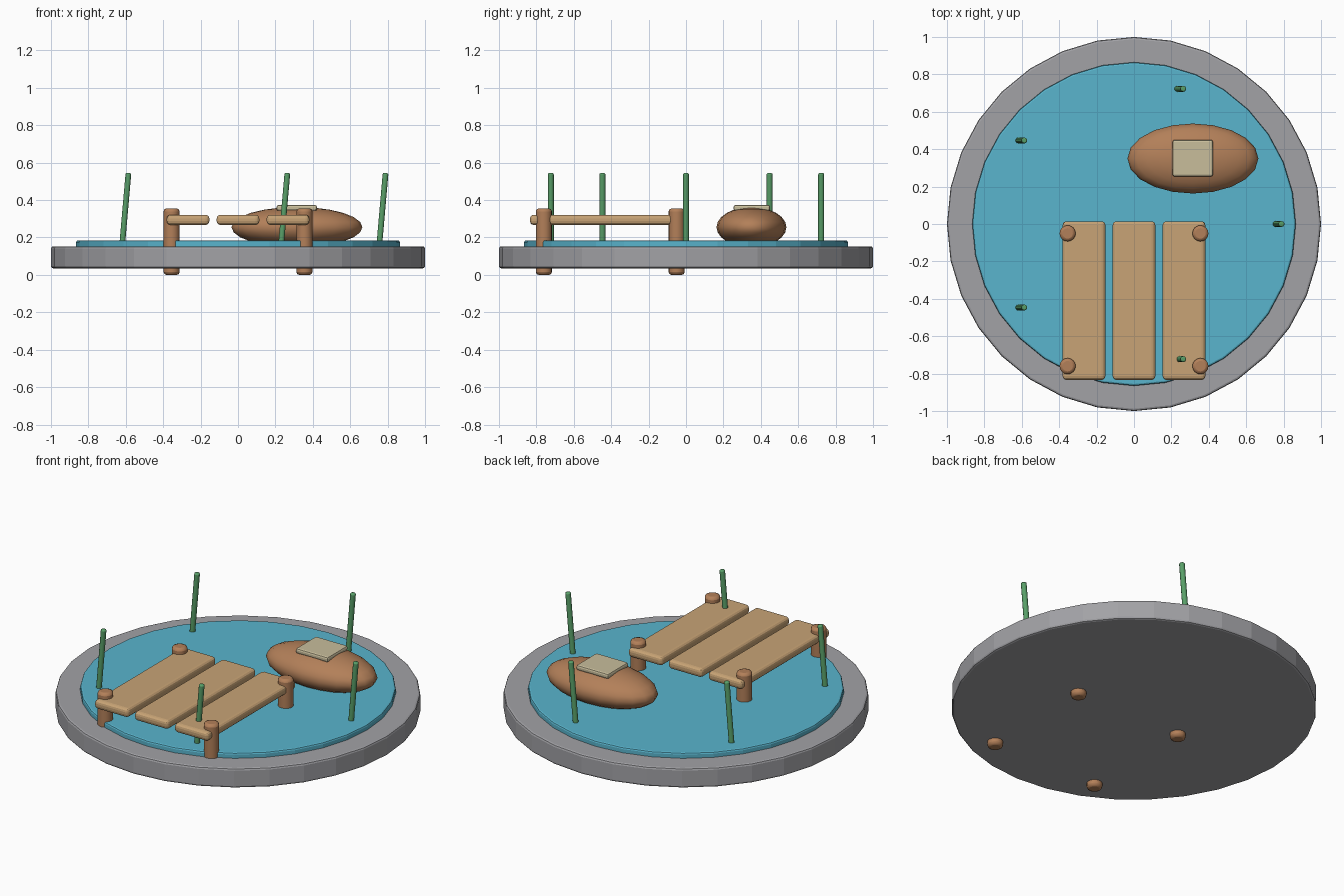
import bpy
from math import cos, sin, tau, radians

cube = bpy.data.objects.get("Cube")
if cube:
    bpy.data.objects.remove(cube, do_unlink=True)


def material(name, rgb):
    mat = bpy.data.materials.new(name)
    mat.use_nodes = True
    colour = (*rgb, 1)
    mat.diffuse_color = colour
    mat.node_tree.nodes["Principled BSDF"].inputs["Base Color"].default_value = colour
    return mat


STONE = material("grey stone", (0.36, 0.36, 0.38))
WATER = material("blue water", (0.10, 0.46, 0.61))
PLANK = material("light wood", (0.58, 0.37, 0.18))
BROWN = material("brown wood", (0.45, 0.215, 0.10))
REED = material("reed green", (0.10, 0.35, 0.14))
SLAB = material("pale sand", (0.58, 0.51, 0.33))


def finish(name, mat, bevel=0, segments=2, smooth=None):
    """Name and colour the active object, round its edges, set its shading."""
    obj = bpy.context.object
    obj.name = name
    obj.data.materials.append(mat)
    bpy.ops.object.transform_apply(location=False, rotation=False, scale=True)
    if smooth:
        bpy.ops.object.shade_smooth_by_angle(angle=radians(smooth))
    if bevel:
        mod = obj.modifiers.new("rounded edges", "BEVEL")
        mod.width = bevel
        mod.segments = segments
        mod.limit_method = "ANGLE"
        mod.angle_limit = radians(40)
    return obj


def cylinder(name, mat, x, y, bottom, top, radius, sides, bevel, smooth=None, tilt=0):
    bpy.ops.mesh.primitive_cylinder_add(
        vertices=sides, radius=radius, depth=top - bottom,
        location=(x, y, (bottom + top) / 2), rotation=(0, tilt, 0))
    return finish(name, mat, bevel, 2, smooth)


def box(name, mat, centre, size, bevel, segments=2):
    bpy.ops.mesh.primitive_cube_add(size=1, location=centre)
    bpy.context.object.scale = size
    return finish(name, mat, bevel, segments)


# Stone rim and the water disc set into it
cylinder("stone_base", STONE, 0, 0, 0.035, 0.153, 1, 32, 0.012)
cylinder("water", WATER, 0, 0, 0.12, 0.185, 0.865, 32, 0.01)

# Dock: three planks on four posts
for i, side in enumerate(("right", "middle", "left")):
    box(f"{side}_plank", PLANK, ((i - 1) * 0.267, -0.41, 0.294),
        (0.228, 0.848, 0.054), 0.02, 3)
for side, x in (("right", -0.355), ("left", 0.355)):
    for end, y in (("front", -0.76), ("back", -0.05)):
        cylinder(f"{end}_{side}_post", BROWN, x, y, 0, 0.355, 0.043, 16, 0.015, 40)

# Mound with a flat slab on top
bpy.ops.mesh.primitive_uv_sphere_add(segments=20, ring_count=12, radius=1,
                                     location=(0.315, 0.35, 0.255))
bpy.context.object.scale = (0.35, 0.187, 0.108)
finish("mound", BROWN, smooth=50)
box("slab", SLAB, (0.314, 0.352, 0.358), (0.216, 0.196, 0.032), 0.011)

# Five reeds in a ring, all leaning toward the left
for i in range(5):
    angle = i * tau / 5
    cylinder(f"reed_{i + 1}", REED, 0.76 * cos(angle) + 0.013, 0.76 * sin(angle),
             0.175, 0.545, 0.016, 10, 0.007, 40, radians(5))
